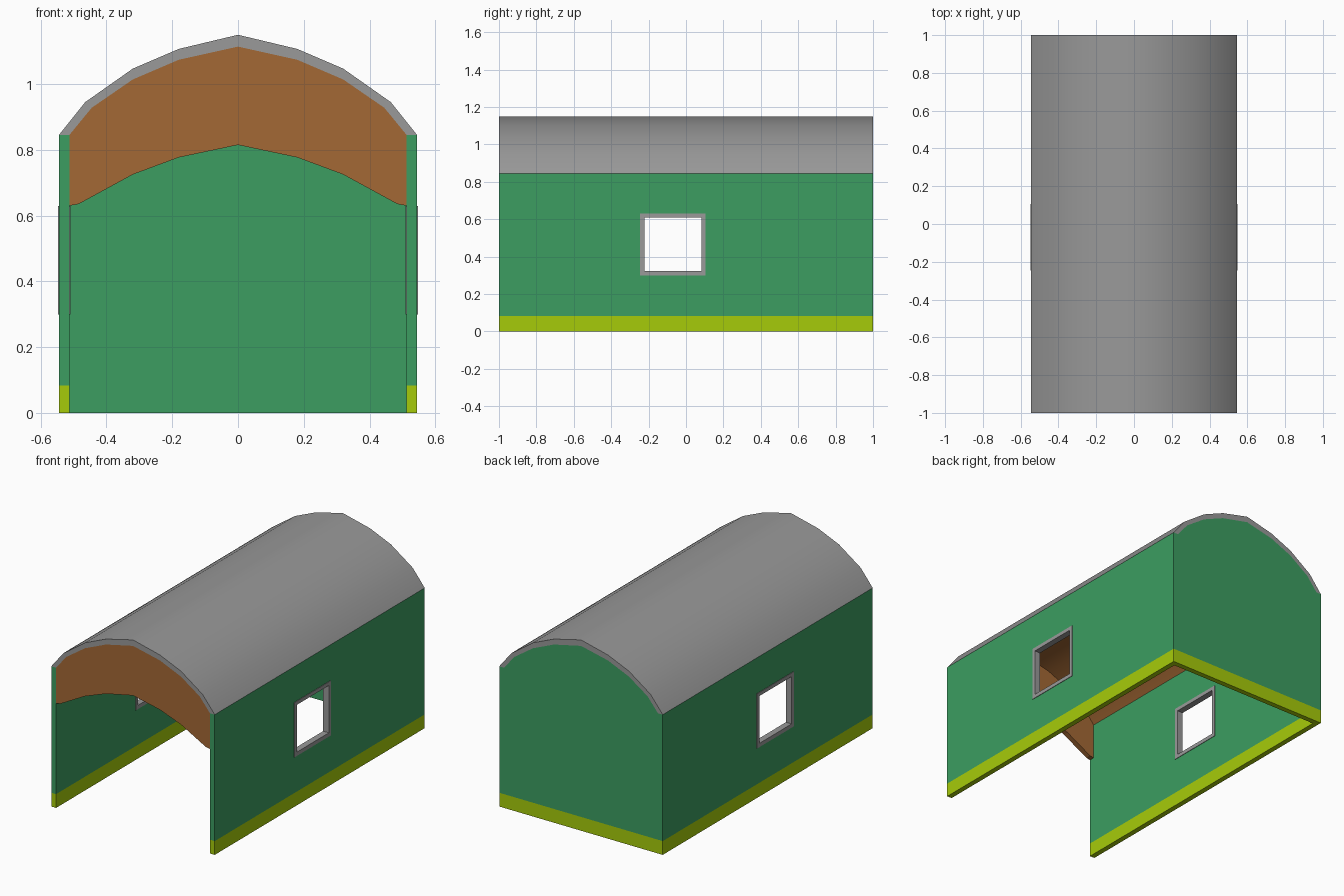
import bpy, bmesh, math

if "Cube" in bpy.data.objects:
    bpy.data.objects.remove(bpy.data.objects["Cube"])

def material(name, rgb):
    m = bpy.data.materials.new(name)
    m.diffuse_color = (*rgb, 1)
    m.use_nodes = True
    m.node_tree.nodes["Principled BSDF"].inputs["Base Color"].default_value = m.diffuse_color
    return m

GREEN = material("green_paint", (0.045, 0.34, 0.12))
YELLOW = material("yellow_base", (0.38, 0.60, 0.003))
BROWN = material("brown_lining", (0.37, 0.14, 0.035))
GREY = material("grey_roof", (0.32, 0.32, 0.32))

def finish(name, bm, mats):
    bmesh.ops.recalc_face_normals(bm, faces=bm.faces)
    mesh = bpy.data.meshes.new(name)
    bm.to_mesh(mesh)
    bm.free()
    for m in mats:
        mesh.materials.append(m)
    ob = bpy.data.objects.new(name, mesh)
    bpy.context.collection.objects.link(ob)
    return ob

def prism(name, outline, y0, y1, mats):
    """Extrude an x-z outline along y."""
    bm = bmesh.new()
    a = [bm.verts.new((x, y0, z)) for x, z in outline]
    b = [bm.verts.new((x, y1, z)) for x, z in outline]
    n = len(a)
    bm.faces.new(a)
    bm.faces.new(b)
    for i in range(n):
        j = (i + 1) % n
        bm.faces.new((a[i], a[j], b[j], b[i]))
    return finish(name, bm, mats)

def ring(name, x0, x1, outer, inner, mat):
    """Rectangular plate in the y-z plane with a rectangular hole."""
    bm = bmesh.new()
    def loop(x, r):
        y0, y1, z0, z1 = r
        return [bm.verts.new((x, y, z)) for y, z in ((y0, z0), (y1, z0), (y1, z1), (y0, z1))]
    loops = [loop(x0, outer), loop(x1, outer), loop(x1, inner), loop(x0, inner)]
    for k in range(4):
        p, q = loops[k], loops[(k + 1) % 4]
        for i in range(4):
            j = (i + 1) % 4
            bm.faces.new((p[i], p[j], q[j], q[i]))
    return finish(name, bm, [mat])

def mirrored(half):
    """Right half profile, centre first -> full profile left to right."""
    return [(-x, z) for x, z in half[:0:-1]] + half

def box_outline(x0, x1, z0, z1):
    return [(x0, z0), (x1, z0), (x1, z1), (x0, z1)]

W, WI, EAVE, BASE, T = 0.545, 0.513, 0.845, 0.083, 0.032
outer = mirrored([(0, 1.15), (0.18, 1.107), (0.32, 1.047), (0.465, 0.945), (W, EAVE)])
inner = mirrored([(0, 1.114), (0.18, 1.074), (0.32, 1.014), (0.445, 0.928), (WI, EAVE)])
arch = mirrored([(0, 0.815), (0.18, 0.777), (0.32, 0.725), (0.485, 0.635), (WI, 0.63)])

# Barrel roof with brown underside
roof = prism("roof", outer + inner[::-1], -1, 1, [GREY, BROWN])
for p in roof.data.polygons:
    if len(p.vertices) == 4:
        pts = {(round(roof.data.vertices[v].co.x, 3), round(roof.data.vertices[v].co.z, 3)) for v in p.vertices}
        if pts <= set(inner):
            p.material_index = 1
bpy.context.view_layer.objects.active = roof
roof.select_set(True)
bpy.ops.object.shade_smooth_by_angle(angle=math.radians(35))

# Front arch board
prism("front_arch", inner + arch[::-1], -1, -1 + T, [BROWN])

# Back wall and its base, yellow on the outside only
prism("back_wall", [(-W, BASE), (-W, EAVE)] + inner + [(W, EAVE), (W, BASE)], 1 - T, 1, [GREEN])
back = prism("back_base", box_outline(-W, W, 0, BASE), 1 - T, 1, [YELLOW, GREEN])
for p in back.data.polygons:
    if p.normal.y < -0.9:
        p.material_index = 1

# Side walls, bases and window frames
for side, s in (("left", -1), ("right", 1)):
    hole = (-0.235, 0.095, 0.31, 0.62)
    ring(side + "_wall", s * WI, s * W, (-1, 1 - T, BASE, EAVE), hole, GREEN)
    prism(side + "_base", box_outline(s * WI, s * W, 0, BASE), -1, 1 - T, [YELLOW])
    ring(side + "_window_frame", s * (WI - 0.003), s * (W + 0.003),
         (-0.245, 0.105, 0.30, 0.63), (-0.223, 0.082, 0.323, 0.608), GREY)
